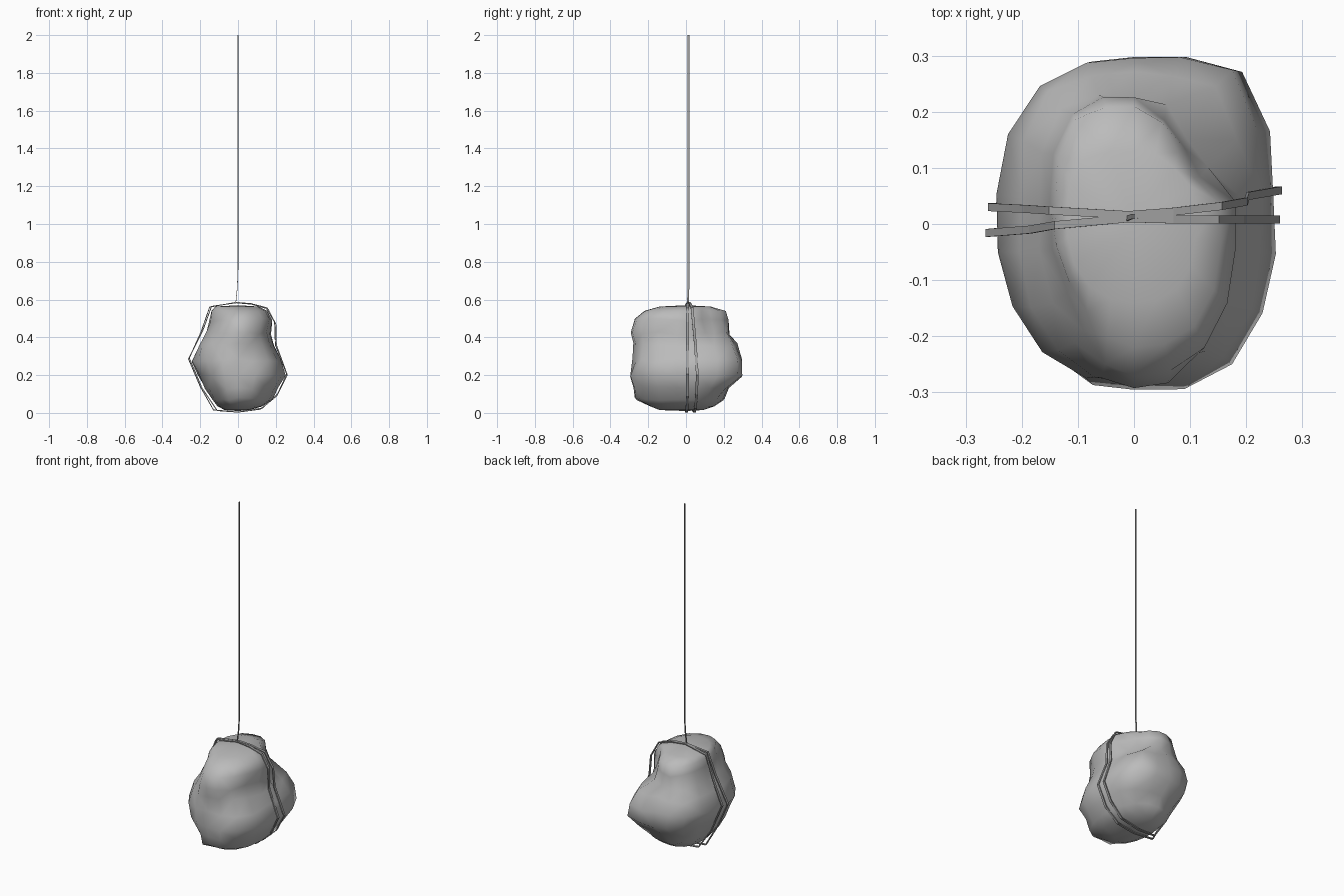
import bpy, bmesh, math, random
from mathutils import Vector

if "Cube" in bpy.data.objects:
    bpy.data.objects.remove(bpy.data.objects["Cube"])

random.seed(7)

def material(name, v):
    m = bpy.data.materials.new(name)
    m.diffuse_color = (v, v, v, 1)
    m.use_nodes = True
    m.node_tree.nodes["Principled BSDF"].inputs["Base Color"].default_value = m.diffuse_color
    return m

stone = material("stone grey", 0.5)
cord = material("cord grey", 0.36)

def finish(name, bm, mat, smooth=None):
    bmesh.ops.recalc_face_normals(bm, faces=bm.faces)
    me = bpy.data.meshes.new(name)
    bm.to_mesh(me)
    bm.free()
    me.materials.append(mat)
    ob = bpy.data.objects.new(name, me)
    bpy.context.collection.objects.link(ob)
    if smooth:
        bpy.context.view_layer.objects.active = ob
        ob.select_set(True)
        bpy.ops.object.shade_smooth_by_angle(angle=math.radians(smooth))
        ob.select_set(False)
    return ob

# Boulder: stacked rings given as height, left, right, front, back extents
RINGS = [
    (0.015, -0.07, 0.06, -0.14, 0.09),
    (0.035, -0.11, 0.13, -0.19, 0.15),
    (0.075, -0.14, 0.18, -0.27, 0.20),
    (0.13, -0.175, 0.21, -0.28, 0.225),
    (0.20, -0.21, 0.25, -0.30, 0.295),
    (0.28, -0.243, 0.228, -0.285, 0.30),
    (0.36, -0.205, 0.19, -0.285, 0.268),
    (0.42, -0.172, 0.172, -0.29, 0.23),
    (0.49, -0.15, 0.182, -0.268, 0.225),
    (0.54, -0.14, 0.155, -0.22, 0.21),
    (0.563, -0.12, 0.11, -0.14, 0.13),
]
SEGS = 18
# Soft sideways dents: centre, radius, depth
DENTS = [
    (Vector((0.19, 0.20, 0.51)), 0.165, 0.075),
    (Vector((-0.17, -0.22, 0.08)), 0.10, 0.02),
    (Vector((0.06, -0.29, 0.31)), 0.09, 0.012),
    (Vector((-0.15, -0.2, 0.50)), 0.13, 0.03),
    (Vector((0.20, -0.20, 0.40)), 0.12, 0.015),
]

# Squareness of each corner of a ring
def corner_power(c, s, z):
    if c > 0 and s > 0:
        return 4.4 if 0.1 < z < 0.39 else 2.4
    if c < 0 and s > 0:
        return 3.6 if z > 0.34 else 2.5
    return 2.6 if c > 0 else 2.2

def ring_point(a, ring):
    z, x0, x1, y0, y1 = ring
    c, s = math.cos(a), math.sin(a)
    p = corner_power(c, s, z)
    r = (abs(c) ** p + abs(s) ** p) ** (-1 / p)
    v = Vector((c * r * (x1 if c > 0 else -x0), s * r * (y1 if s > 0 else -y0), z))
    inward = Vector((-v.x, -v.y, 0)).normalized()
    for d, rad, depth in DENTS:
        k = max(0, 1 - (v - d).length / rad)
        v += inward * depth * k * (2 - k)
    if 0.05 < z < 0.54:
        v += inward * random.uniform(-0.004, 0.005)
        v.z += random.uniform(-0.01, 0.01)
    return v

bm = bmesh.new()
rows = [[bm.verts.new(ring_point(2 * math.pi * (i + 0.5) / SEGS, r))
         for i in range(SEGS)] for r in RINGS]
for lo, hi in zip(rows, rows[1:]):
    for i in range(SEGS):
        k = (i + 1) % SEGS
        bm.faces.new((lo[i], lo[k], hi[k], hi[i]))
for row, z in ((rows[0], 0.01), (rows[-1], 0.57)):
    tip = bm.verts.new((0, 0, z))
    for i in range(SEGS):
        bm.faces.new((row[i], row[(i + 1) % SEGS], tip))
bmesh.ops.triangulate(bm, faces=bm.faces)
finish("boulder", bm, stone, 65)

# Flat band swept along a path of (x, y, z) points
def band(name, pts, width, thick, closed):
    pts = [Vector(p) for p in pts]
    n = len(pts)
    bm = bmesh.new()
    secs = []
    for i, p in enumerate(pts):
        a = pts[i - 1] if closed or i else p
        b = pts[(i + 1) % n] if closed or i < n - 1 else p
        t = b - a
        out = Vector((t.z, 0, -t.x)).normalized() * thick / 2
        side = Vector((0, width / 2, 0))
        secs.append([bm.verts.new(p + o) for o in
                     (out + side, out - side, -out - side, -out + side)])
    for i in range(n if closed else n - 1):
        s, e = secs[i], secs[(i + 1) % n]
        for k in range(4):
            m = (k + 1) % 4
            bm.faces.new((s[k], s[m], e[m], e[k]))
    if not closed:
        bm.faces.new(secs[0])
        bm.faces.new(secs[-1])
    return finish(name, bm, cord)

# Two straps looped around the boulder, meeting under the rope
band("front_strap", [
    (-0.01, 0.010, 0.583), (-0.14, -0.002, 0.564), (-0.185, -0.010, 0.44),
    (-0.262, -0.016, 0.285), (-0.20, -0.01, 0.14), (-0.13, 0, 0.016),
    (0.0, 0.002, 0.004), (0.12, 0.005, 0.02), (0.205, 0.008, 0.09),
    (0.258, 0.008, 0.205), (0.198, 0.008, 0.36), (0.194, 0.008, 0.48),
    (0.15, 0.008, 0.553), (0.07, 0.008, 0.576)], 0.014, 0.005, True)
band("back_strap", [
    (-0.01, 0.016, 0.585), (-0.15, 0.024, 0.560), (-0.195, 0.027, 0.43),
    (-0.258, 0.03, 0.29), (-0.19, 0.034, 0.13), (-0.11, 0.04, 0.012),
    (0.0, 0.045, 0.004), (0.13, 0.05, 0.026), (0.21, 0.056, 0.10),
    (0.261, 0.06, 0.20), (0.203, 0.05, 0.36), (0.2, 0.04, 0.47),
    (0.155, 0.032, 0.556), (0.07, 0.022, 0.578)], 0.014, 0.005, True)

# Rope rising from the crossing of the straps
band("rope", [(-0.012, 0.010, 0.58), (-0.004, 0.013, 0.66), (0, 0.013, 0.76),
              (0, 0.013, 2.0)], 0.009, 0.003, False)
